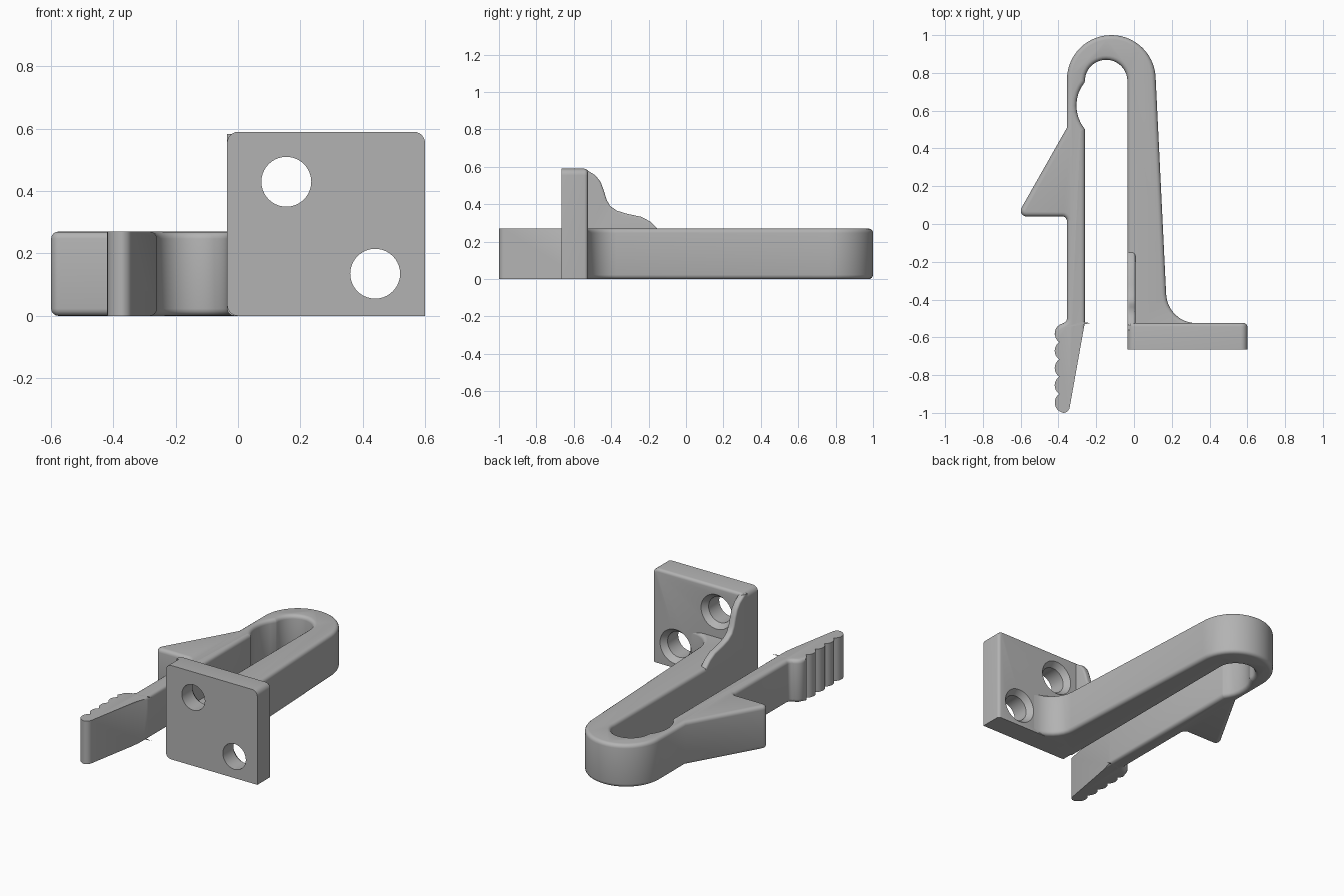
import bpy, bmesh
from math import sin, cos, radians
from mathutils import Vector

cube = bpy.data.objects.get("Cube")
if cube:
    bpy.data.objects.remove(cube)

grey = bpy.data.materials.new("plain grey")
grey.use_nodes = True
colour = (0.45, 0.45, 0.45, 1)
grey.diffuse_color = colour
grey.node_tree.nodes["Principled BSDF"].inputs["Base Color"].default_value = colour


def arc(cx, cy, r, start, end, steps=8):
    """Points on an arc, angles in degrees."""
    angles = [radians(start + (end - start) * i / steps) for i in range(steps + 1)]
    return [(cx + r * cos(a), cy + r * sin(a)) for a in angles]


def extrude(name, outline, place, depth, bevel, rounded):
    """Extrude an outline and round the edges picked by a rule."""
    bm = bmesh.new()
    face = bm.faces.new([bm.verts.new(place(*p)) for p in outline])
    moved = bmesh.ops.extrude_face_region(bm, geom=[face], use_keep_orig=True)["geom"]
    verts = [v for v in moved if isinstance(v, bmesh.types.BMVert)]
    bmesh.ops.translate(bm, verts=verts, vec=depth)
    bmesh.ops.recalc_face_normals(bm, faces=bm.faces)
    axis = Vector(depth).normalized()

    def on_rim(e):
        return any(abs(f.normal.dot(axis)) > 0.99 and len(f.verts) == len(outline)
                   for f in e.link_faces)

    edges = [e for e in bm.edges
             if on_rim(e) and rounded((e.verts[0].co + e.verts[1].co) / 2)]
    bmesh.ops.bevel(bm, geom=edges, offset=bevel, segments=4, profile=0.5,
                    affect='EDGES', clamp_overlap=False)
    mesh = bpy.data.meshes.new(name)
    bm.to_mesh(mesh)
    bm.free()
    mesh.materials.append(grey)
    obj = bpy.data.objects.new(name, mesh)
    bpy.context.collection.objects.link(obj)
    return obj


def smooth(obj):
    bpy.ops.object.select_all(action='DESELECT')
    obj.select_set(True)
    bpy.context.view_layer.objects.active = obj
    bpy.ops.object.shade_smooth_by_angle(angle=radians(32))


# Spring clip: fixed arm, bend, barbed arm and ridged finger grip
clip = [(-0.035, -0.6), (0.33, -0.6)]
clip += arc(0.33, -0.365, 0.16, 270, 183)
clip += arc(-0.12, 0.765, 0.235, 0, 180, 28)
clip += [(-0.355, 0.51)]
clip += arc(-0.57, 0.07, 0.03, 150, 270, 6)
clip += arc(-0.38, 0.015, 0.025, 90, 0, 5)
clip += arc(-0.38, -0.5, 0.025, 0, -90, 5)
for i in range(5):
    clip += arc(-0.365, -0.58 - 0.0913 * i, 0.055,
                100 if i == 0 else 124, 255 if i == 4 else 236)
clip += arc(-0.375, -0.965, 0.035, 275, 350, 5)
clip += [(-0.26, -0.52), (-0.26, 0.5)]
clip += arc(-0.109, 0.627, 0.196, 219, 141)
clip += arc(-0.1475, 0.757, 0.1125, 180, 0, 20)
smooth(extrude("spring_clip", clip, lambda x, y: (x, y, 0), (0, 0, 0.27),
               0.023, lambda c: c.y > -0.59))

# Mounting plate with rounded corners
plate_outline = [(0.6, 0)]
plate_outline += arc(0.565, 0.555, 0.035, 0, 90, 6)
plate_outline += arc(0, 0.555, 0.035, 90, 180, 6)
plate_outline += arc(0, 0.035, 0.035, 180, 270, 6)
plate = extrude("mounting_plate", plate_outline, lambda x, z: (x, -0.665, z),
                (0, 0.14, 0), 0.018,
                lambda c: c.y > -0.6 and c.z > 0.01 and c.x > -0.02)

# Two screw holes, countersunk at the back
for x, z in ((0.155, 0.43), (0.44, 0.135)):
    bm = bmesh.new()
    rings = []
    for y, r in ((-0.8, 0.08), (-0.56, 0.08), (-0.52, 0.112)):
        rings.append([bm.verts.new((x + u, y, z + v)) for u, v in arc(0, 0, r, 0, 351, 39)])
    for a, b in zip(rings, rings[1:]):
        for i in range(40):
            bm.faces.new((a[i - 1], a[i], b[i], b[i - 1]))
    bm.faces.new(rings[0])
    bm.faces.new(rings[-1])
    bmesh.ops.recalc_face_normals(bm, faces=bm.faces)
    mesh = bpy.data.meshes.new("hole_cutter")
    bm.to_mesh(mesh)
    bm.free()
    mesh.materials.append(grey)
    cutter = bpy.data.objects.new("hole_cutter", mesh)
    bpy.context.collection.objects.link(cutter)
    cutter.hide_render = True
    cut = plate.modifiers.new("screw_hole", 'BOOLEAN')
    cut.operation = 'DIFFERENCE'
    cut.solver = 'EXACT'
    cut.object = cutter
    bpy.context.view_layer.objects.active = plate
    bpy.ops.object.modifier_apply(modifier=cut.name)
    bpy.data.objects.remove(cutter)
smooth(plate)

# Curved stiffening rib between plate and fixed arm
rib = [(-0.56, 0.2), (-0.15, 0.2), (-0.15, 0.268), (-0.19, 0.307), (-0.24, 0.333),
       (-0.32, 0.35), (-0.37, 0.366), (-0.405, 0.39), (-0.425, 0.425), (-0.44, 0.475),
       (-0.457, 0.52), (-0.485, 0.555), (-0.53, 0.583), (-0.56, 0.583)]
smooth(extrude("stiffening_rib", rib, lambda y, z: (-0.035, y, z), (0.042, 0, 0),
               0.012, lambda c: c.z > 0.28 and c.y > -0.54))
